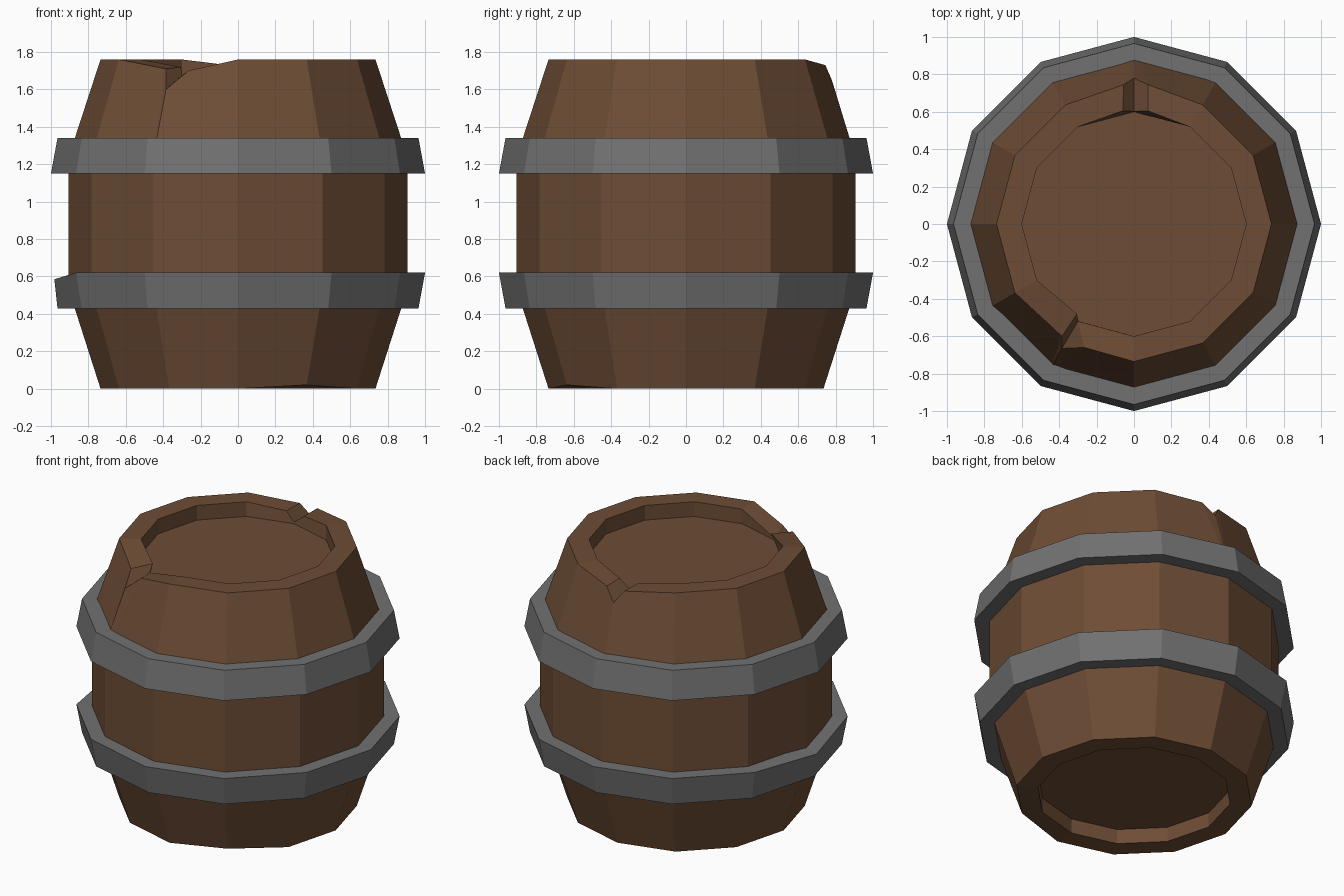
import bpy, bmesh, math

if "Cube" in bpy.data.objects:
    bpy.data.objects.remove(bpy.data.objects["Cube"])


def polar(deg, r, z):
    a = math.radians(deg)
    return (r * math.cos(a), r * math.sin(a), z)


def material(name, rgb):
    m = bpy.data.materials.new(name)
    m.diffuse_color = (*rgb, 1)
    m.use_nodes = True
    m.node_tree.nodes["Principled BSDF"].inputs["Base Color"].default_value = m.diffuse_color
    return m


def loft(name, columns, mat, closed_profile):
    """Skin neighbouring vertical profiles around the axis, merging shared points."""
    bm = bmesh.new()
    cache = {}

    def vert(p):
        key = tuple(round(c, 4) for c in p)
        if key not in cache:
            cache[key] = bm.verts.new(p)
        return cache[key]

    def face(points):
        vs = list(dict.fromkeys(vert(p) for p in points))
        if len(vs) > 2:
            bm.faces.new(vs)

    rows = len(columns[0])
    for i, a in enumerate(columns):
        b = columns[(i + 1) % len(columns)]
        for j in range(rows if closed_profile else rows - 1):
            k = (j + 1) % rows
            face([a[j], b[j], b[k], a[k]])
    if not closed_profile:
        face([c[0] for c in columns])
        face([c[-1] for c in columns])
    bmesh.ops.recalc_face_normals(bm, faces=bm.faces)
    mesh = bpy.data.meshes.new(name)
    bm.to_mesh(mesh)
    bm.free()
    mesh.materials.append(mat)
    ob = bpy.data.objects.new(name, mesh)
    bpy.context.collection.objects.link(ob)
    return ob


wood = material("wood", (0.155, 0.074, 0.036))
iron = material("iron", (0.165, 0.165, 0.165))

# Barrel body profile: recessed bottom, bulging staves, rim, recessed lid
body = [(0.6, 0.1), (0.6, 0), (0.735, 0), (0.905, 0.53),
        (0.905, 1.24), (0.735, 1.76), (0.6, 1.76), (0.6, 1.66)]

# Broken rim: replacement (outer, inner) rim points at the damaged corners
chips = {
    90: [((0.075, 0.745, 1.73), (0.075, 0.605, 1.73)),
         ((0, 0.78, 1.65), (0, 0.602, 1.67)),
         ((-0.055, 0.745, 1.73), (-0.06, 0.605, 1.73))],
    240: [((-0.385, -0.6, 1.71), (-0.305, -0.48, 1.72)),
          ((-0.385, -0.665, 1.6), (-0.3, -0.52, 1.675)),
          ((-0.265, -0.66, 1.7), (-0.3, -0.52, 1.675))],
}

columns = []
for deg in range(0, 360, 30):
    col = [polar(deg, r, z) for r, z in body]
    if deg == 300:                       # worn bottom corner
        col[2] = polar(deg, 0.735, 0.02)
    for outer, inner in chips.get(deg, [(col[5], col[6])]):
        columns.append(col[:5] + [outer, inner, col[7]])
loft("barrel_body", columns, wood, False)

# Iron hoops, the lower one with a dented corner
for name, z0, z1, r0, r1 in (("lower_hoop", 0.43, 0.62, 0.965, 1.0),
                             ("upper_hoop", 1.15, 1.34, 1.0, 0.965)):
    hoop = [(0.86, z0), (r0, z0), (r1, z1), (0.86, z1)]
    columns = [[polar(d, r, z) for r, z in hoop] for d in range(0, 360, 30)]
    if name == "lower_hoop":
        columns[6][2] = (-0.982, 0, 0.585)
    loft(name, columns, iron, True)
